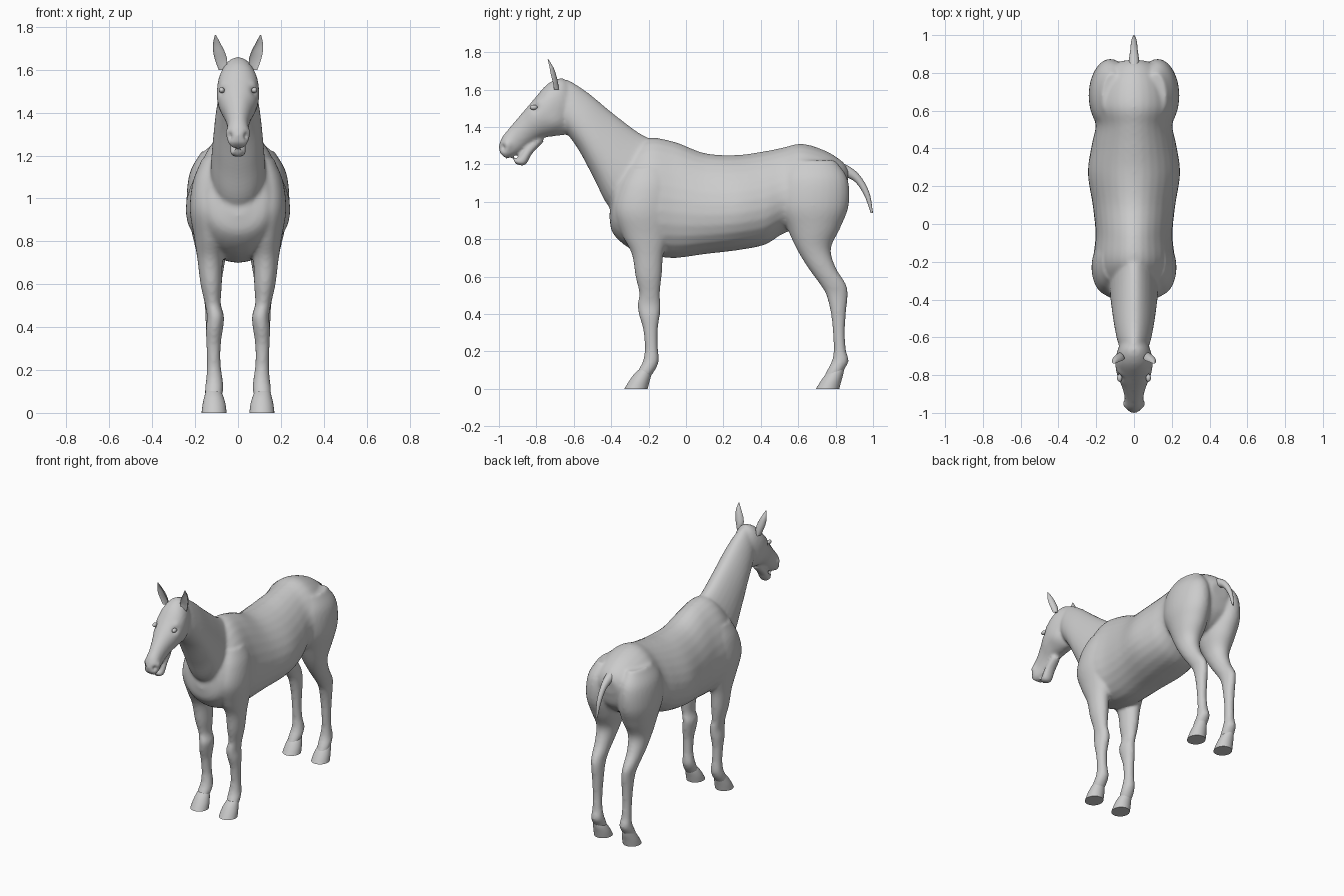
import bpy, bmesh, math
from mathutils import Vector

cube = bpy.data.objects.get("Cube")
if cube:
    bpy.data.objects.remove(cube, do_unlink=True)

coat = bpy.data.materials.new("light grey coat")
coat.use_nodes = True
coat.diffuse_color = (0.6, 0.6, 0.6, 1)
coat.node_tree.nodes["Principled BSDF"].inputs["Base Color"].default_value = (0.6, 0.6, 0.6, 1)


def smooth_path(stations, steps):
    """Catmull-Rom interpolation through a list of stations."""
    pts = [Vector(s) for s in stations]
    pts = [2 * pts[0] - pts[1]] + pts + [2 * pts[-1] - pts[-2]]
    out = []
    for a, b, c, d in zip(pts, pts[1:], pts[2:], pts[3:]):
        for k in range(steps):
            t = k / steps
            out.append(b + (c - a) * t / 2 + (a - b * 2.5 + c * 2 - d / 2) * t ** 2
                       + ((b - c) * 3 + d - a) * t ** 3 / 2)
    return out + [pts[-2]]


def loft(bm, stations, side=1, taper=0, cup=None, steps=5, sides=28):
    """Closed tube; station = y, z of one edge, y, z of the other, centre x, half width (hundredths)."""
    rings = []
    for y1, z1, y2, z2, cx, hw in smooth_path(stations, steps):
        ring = []
        for i in range(sides):
            angle = math.tau * i / sides
            c, s = math.cos(angle), math.sin(angle)
            x = cx + hw * s * (1 - taper * c)
            if cup and c > 0:
                c *= cup
            y = (y1 + y2 + (y1 - y2) * c) / 2
            z = (z1 + z2 + (z1 - z2) * c) / 2
            ring.append(bm.verts.new(Vector((side * x, y, z)) / 100))
        rings.append(ring)
    faces = [bm.faces.new(rings[0]), bm.faces.new(rings[-1])]
    for p, q in zip(rings, rings[1:]):
        for i in range(sides):
            j = (i + 1) % sides
            faces.append(bm.faces.new((p[i], p[j], q[j], q[i])))
    bmesh.ops.recalc_face_normals(bm, faces=faces)


def make(name, bm):
    mesh = bpy.data.meshes.new(name)
    bm.to_mesh(mesh)
    bm.free()
    mesh.materials.append(coat)
    obj = bpy.data.objects.new(name, mesh)
    bpy.context.collection.objects.link(obj)
    return obj


def shade(obj, angle=60):
    bpy.ops.object.select_all(action="DESELECT")
    obj.select_set(True)
    bpy.context.view_layer.objects.active = obj
    bpy.ops.object.shade_smooth_by_angle(angle=math.radians(angle))


def central(rows):
    return [(a, b, c, d, 0, w) for a, b, c, d, w in rows]


def limb(rows):
    """Rows: height, front y, back y, inner x, outer x."""
    return [(f, z, b, z, (i + o) / 2, (o - i) / 2) for z, f, b, i, o in rows]


torso = central([
    (-39, 108, -41, 92, 5), (-37, 118, -39, 83, 14), (-30, 127, -30, 75, 19),
    (-20, 134, -17, 71, 21), (-6, 132, -5, 70, 20), (10, 126, 10, 72, 21.5),
    (27, 125, 27, 74, 24), (42, 127, 42, 77, 22), (52, 129, 52, 83, 20),
    (62, 131, 62, 86, 22), (74, 127.5, 74, 88, 20), (83, 122, 83, 96, 14),
    (87, 117, 86, 106, 6)])
neck = central([
    (-8, 131, -28, 88, 12), (-22, 135, -41, 97, 12.5), (-38, 146.5, -49, 112, 11.5),
    (-52, 158, -57, 127, 10), (-63, 165, -64, 137, 8), (-68, 164, -68, 142, 5)])
head = central([
    (-60, 160, -60, 140, 4), (-66, 166, -64, 136, 8), (-74, 163, -71, 135, 9.8),
    (-82, 154, -77, 134, 9), (-88, 147, -83, 131, 6.5), (-94, 140, -88, 127, 5),
    (-98, 135, -91, 125, 5.2), (-100, 130, -93, 124, 5), (-99.5, 126, -96, 123, 3.5)])
lower_lip = central([
    (-80, 135, -76, 132, 3), (-86, 129, -82, 126, 3.8), (-90, 123.5, -86, 119.5, 3.8),
    (-92.5, 123, -91, 120, 2.5)])
front_leg = limb([
    (118, -30, -10, 6, 17), (108, -35, -8, 5, 21), (95, -38, -8, 4, 22.5),
    (82, -34, -9, 5, 20.5), (72, -29, -12, 7, 19), (60, -27, -13, 7.5, 17.5),
    (51, -25, -14, 8, 15.5), (45, -26, -13.5, 6.5, 14.5), (39, -25, -14, 7, 15),
    (32, -23, -15, 8, 14.8), (22, -22, -15, 8, 14.5), (15, -23, -14.5, 7, 15),
    (10, -25.5, -16.5, 7, 15.5), (5, -28, -20, 8, 15)])
hind_leg = limb([
    (122, 56, 80, 6, 17), (112, 50, 86.5, 2, 22.5), (98, 49, 87, 1, 24),
    (86, 54, 82.5, 2, 22), (75, 59, 77.5, 5, 19.5), (65, 65, 80, 7, 18),
    (56, 71.5, 85.5, 8, 16.5), (50, 75, 86.5, 8, 15.5), (40, 77.5, 85.5, 8, 15),
    (30, 78.5, 85, 8.5, 14.5), (21, 79, 85.5, 8, 14.5), (15, 78, 87, 7, 15),
    (10, 75.5, 84.5, 7, 15.5), (5, 73, 82, 8, 15)])

# Body: overlapping masses fused into one smooth skin
bm = bmesh.new()
loft(bm, torso, taper=0.2)
loft(bm, neck, taper=0.25)
loft(bm, head, taper=-0.1)
loft(bm, lower_lip)
for side in (-1, 1):
    loft(bm, front_leg, side)
    loft(bm, hind_leg, side)
body = make("body", bm)
remesh = body.modifiers.new("fuse", "REMESH")
remesh.mode = "VOXEL"
remesh.voxel_size = 0.01
relax = body.modifiers.new("relax", "SMOOTH")
relax.factor = 0.5
relax.iterations = 8
graph = bpy.context.evaluated_depsgraph_get()
skin = bpy.data.meshes.new_from_object(body.evaluated_get(graph))
body.modifiers.clear()
body.data = skin

# Sculpted details: centre, radius, push along the normal
details = [((0.04, -0.98, 1.29), 0.016, -0.018),    # nostril
           ((0.05, -0.955, 1.305), 0.02, 0.006),    # nostril wing
           ((0.085, -0.815, 1.505), 0.022, -0.012),  # eye socket
           ((0.085, -0.80, 1.54), 0.022, 0.008),    # brow
           ((0.08, -0.70, 1.42), 0.05, 0.008)]      # cheek
moves = []
for v in skin.vertices:
    here = Vector((abs(v.co.x), v.co.y, v.co.z))
    push = sum(depth * math.exp(-((here - Vector(c)).length / r) ** 2)
               for c, r, depth in details)
    moves.append(v.normal * push)
for v, move in zip(skin.vertices, moves):
    v.co += move
shade(body, 80)

# Tail
bm = bmesh.new()
loft(bm, central([
    (80, 122, 82, 113, 3.5), (87, 119, 86, 113, 2.8), (93, 114, 91, 110, 2),
    (98, 105, 95.5, 103, 1.5), (100, 94, 98.8, 94, 0.6)]), sides=16)
shade(make("tail", bm))

for side, word in ((-1, "right"), (1, "left")):
    # Ears, cupped towards the front
    bm = bmesh.new()
    loft(bm, limb([
        (160, -73, -68, 6, 9), (164, -74, -68.5, 5, 10.5), (168, -75, -69.5, 6, 11.5),
        (172, -75, -71, 8, 11.7), (176.3, -74.3, -73.7, 10.3, 10.8)]),
        side, cup=-0.4, sides=20)
    shade(make(word + "_ear", bm), 70)

    # Eyes
    bm = bmesh.new()
    bmesh.ops.create_uvsphere(bm, u_segments=20, v_segments=12, radius=0.017)
    bmesh.ops.scale(bm, vec=(0.8, 1.2, 0.8), verts=bm.verts)
    bmesh.ops.translate(bm, vec=(side * 0.076, -0.815, 1.505), verts=bm.verts)
    shade(make(word + "_eye", bm))

    # Hooves
    for name, shift in (("front", 0), ("hind", 102.5)):
        bm = bmesh.new()
        loft(bm, limb([
            (10, shift - 25.5, shift - 18, 8, 15), (7.5, shift - 28, shift - 18.5, 6.8, 15.7),
            (4, shift - 30.5, shift - 19.5, 5.8, 16.5), (0, shift - 33, shift - 20.5, 5.3, 17)]),
            side)
        shade(make(f"{word}_{name}_hoof", bm), 50)
